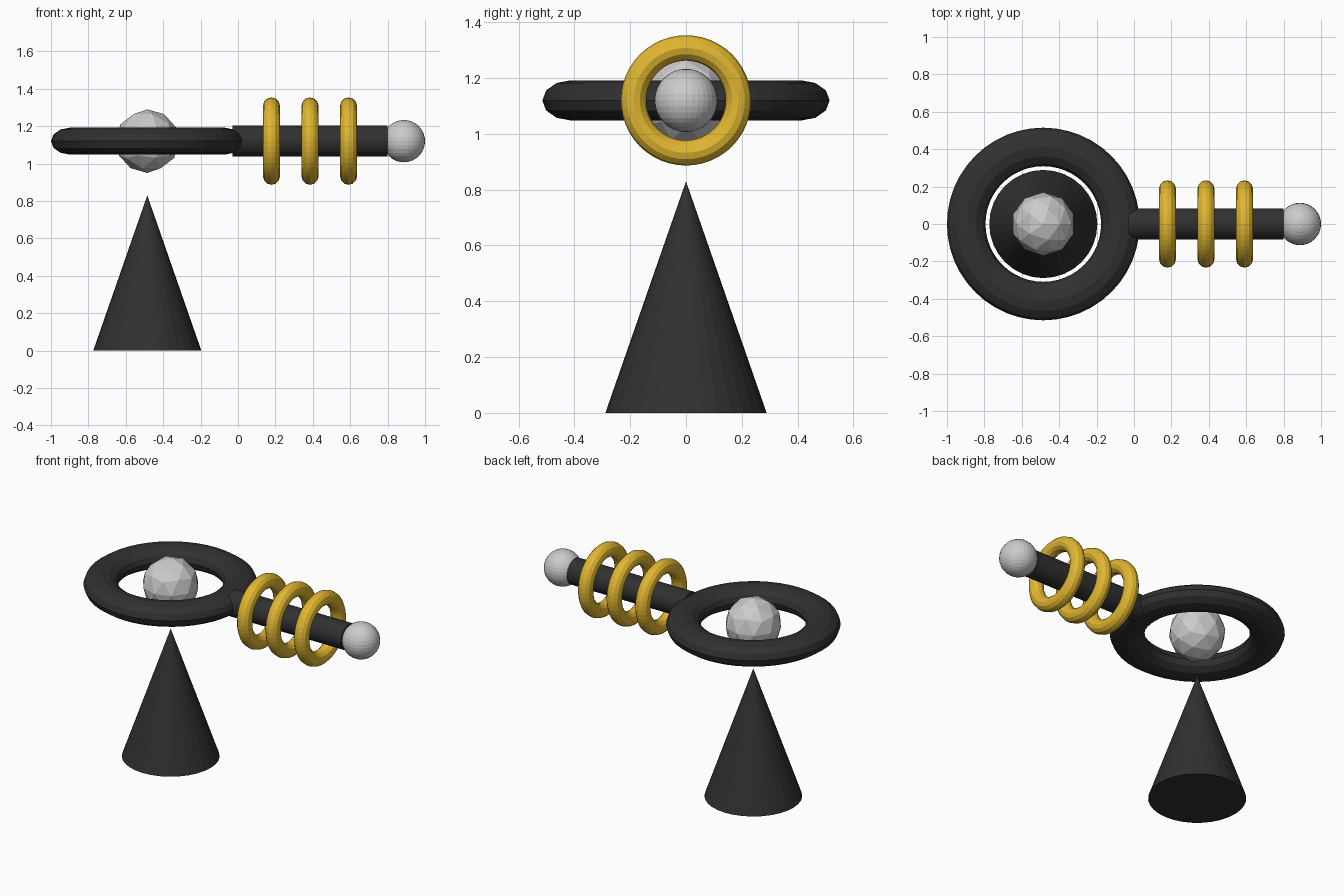
import bpy
from math import pi

if "Cube" in bpy.data.objects:
    bpy.data.objects.remove(bpy.data.objects["Cube"])

CX, H = -0.485, 1.12   # hoop centre and height of the upper assembly


def material(name, rgb):
    m = bpy.data.materials.new(name)
    m.diffuse_color = (*rgb, 1)
    m.use_nodes = True
    m.node_tree.nodes["Principled BSDF"].inputs["Base Color"].default_value = m.diffuse_color
    return m


dark = material("dark", (0.03, 0.03, 0.03))
gold = material("gold", (0.75, 0.47, 0.03))


def finish(name, mat=None):
    ob = bpy.context.object
    ob.name = name
    if mat:
        ob.data.materials.append(mat)
    return ob


# Cone stand
bpy.ops.mesh.primitive_cone_add(vertices=32, radius1=0.289, radius2=0, depth=0.83,
                                location=(CX, 0, 0.415))
finish("cone_stand", dark)

# Flattened horizontal hoop
bpy.ops.mesh.primitive_torus_add(major_segments=48, minor_segments=12,
                                 major_radius=0.412, minor_radius=0.103,
                                 location=(CX, 0, H))
finish("hoop", dark).scale.z = 0.7

# Faceted core floating in the hoop
bpy.ops.mesh.primitive_ico_sphere_add(subdivisions=2, radius=0.17, location=(CX, 0, H))
finish("faceted_core")

# Handle rod
bpy.ops.mesh.primitive_cylinder_add(vertices=32, radius=0.083, depth=0.83,
                                    location=(0.385, 0, H), rotation=(0, pi / 2, 0))
finish("handle_rod", dark)

# Rings around the handle
for i in range(3):
    bpy.ops.mesh.primitive_torus_add(major_segments=48, minor_segments=12,
                                     major_radius=0.188, minor_radius=0.0455,
                                     location=(0.179 + 0.206 * i, 0, H),
                                     rotation=(0, pi / 2, 0))
    finish(f"handle_ring_{i + 1}", gold)

# End ball
bpy.ops.mesh.primitive_uv_sphere_add(segments=32, ring_count=16, radius=0.113,
                                     location=(0.887, 0, H))
finish("end_ball")
